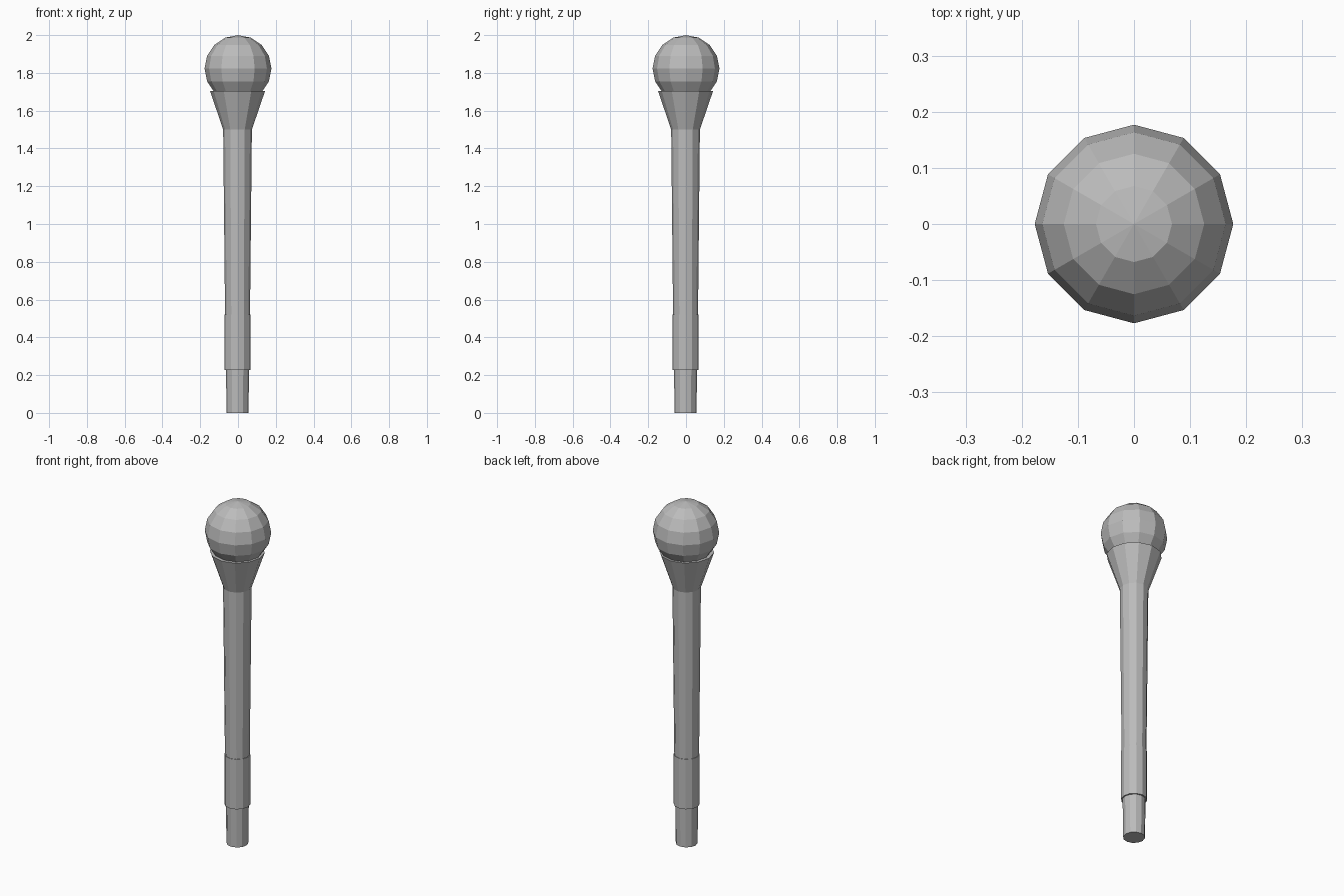
import bpy, bmesh
from math import cos, sin, tau

cube = bpy.data.objects.get("Cube")
if cube:
    bpy.data.objects.remove(cube, do_unlink=True)

SIDES = 12
OFFSET = -0.0025  # the stem sits slightly off the ball's axis

# Single plain grey
grey = bpy.data.materials.new("plain grey")
grey.use_nodes = True
COLOUR = (0.5, 0.5, 0.5, 1)
grey.diffuse_color = COLOUR
grey.node_tree.nodes["Principled BSDF"].inputs["Base Color"].default_value = COLOUR


def finish(bm, name):
    bmesh.ops.recalc_face_normals(bm, faces=bm.faces[:])
    mesh = bpy.data.meshes.new(name)
    bm.to_mesh(mesh)
    bm.free()
    mesh.materials.append(grey)
    obj = bpy.data.objects.new(name, mesh)
    bpy.context.collection.objects.link(obj)
    return obj


def turned(name, profile):
    """Closed faceted solid from (radius, height) rings, bottom to top."""
    bm = bmesh.new()
    rings = [[bm.verts.new((r * cos(tau * i / SIDES), r * sin(tau * i / SIDES), z))
              for i in range(SIDES)] for r, z in profile]
    for low, high in zip(rings, rings[1:]):
        for i in range(SIDES):
            j = (i + 1) % SIDES
            bm.faces.new((low[i], low[j], high[j], high[i]))
    bm.faces.new(rings[0])
    bm.faces.new(rings[-1])
    obj = finish(bm, name)
    obj.location = (OFFSET, OFFSET, 0)
    return obj


# Stem: peg, sleeve, then the tapered shaft flaring into a cup
turned("handle_stem", [
    (0.058, 0), (0.061, 0.228),         # peg
    (0.069, 0.228), (0.069, 0.52),      # sleeve
    (0.066, 0.52), (0.076, 1.5),        # shaft
    (0.146, 1.705),                     # flared cup
])

# Ball resting in the cup
ball = bmesh.new()
bmesh.ops.create_uvsphere(ball, u_segments=SIDES, v_segments=8, radius=0.177)
finish(ball, "ball_head").location.z = 1.823
